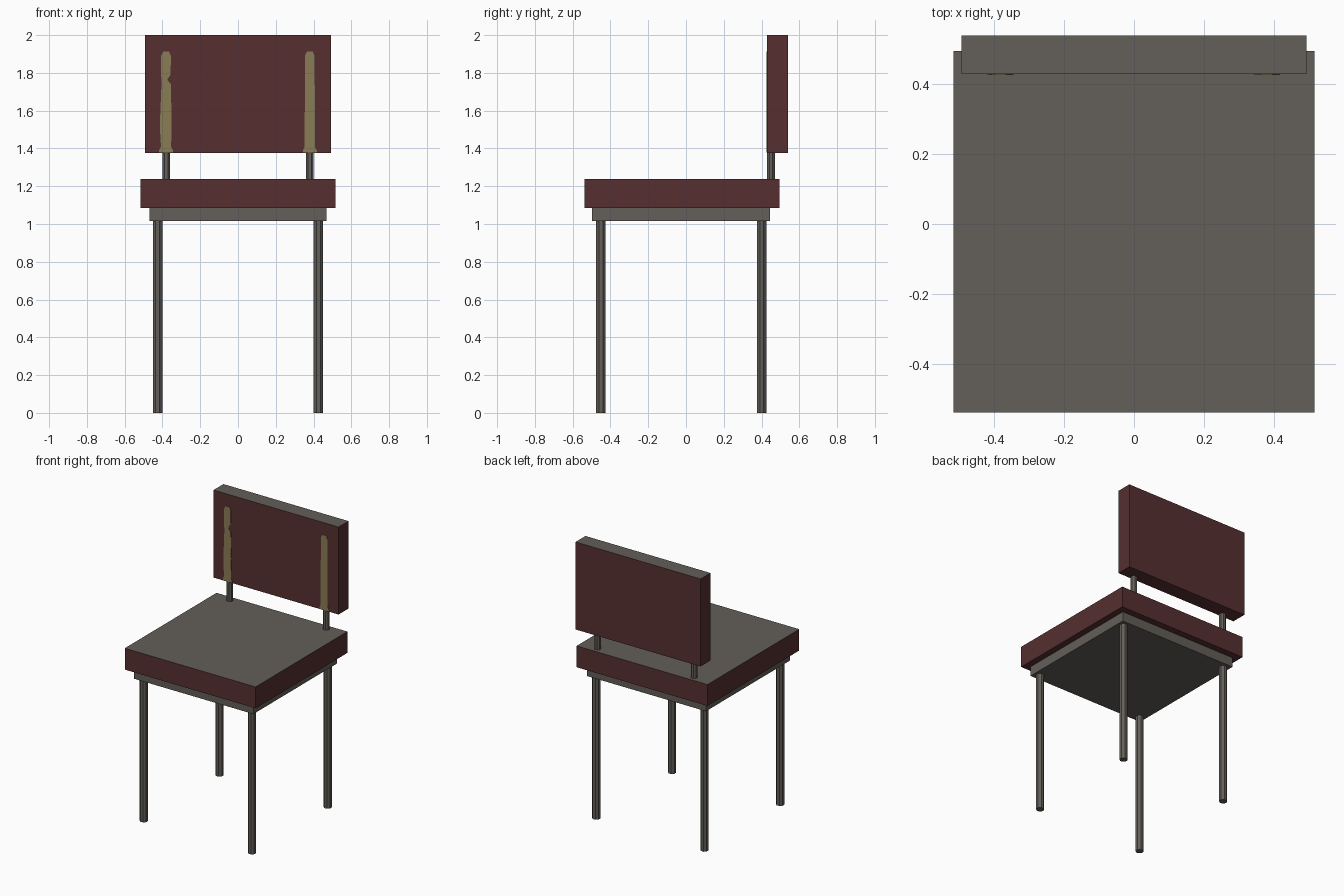
import bpy, bmesh, math
from mathutils import Matrix

if "Cube" in bpy.data.objects:
    bpy.data.objects.remove(bpy.data.objects["Cube"])


def srgb_material(name, rgb):
    m = bpy.data.materials.new(name)
    lin = [((c / 255 + 0.055) / 1.055) ** 2.4 for c in rgb]
    m.diffuse_color = (*lin, 1)
    m.use_nodes = True
    m.node_tree.nodes["Principled BSDF"].inputs["Base Color"].default_value = m.diffuse_color
    return m


RED = srgb_material("dark red upholstery", (86, 47, 48))
GREY = srgb_material("warm grey", (99, 94, 88))
KHAKI = srgb_material("khaki", (138, 125, 85))


def finish(bm, name, mats):
    bmesh.ops.recalc_face_normals(bm, faces=bm.faces[:])
    me = bpy.data.meshes.new(name)
    bm.to_mesh(me)
    bm.free()
    for m in mats:
        me.materials.append(m)
    ob = bpy.data.objects.new(name, me)
    bpy.context.collection.objects.link(ob)
    return ob


def box(name, lo, hi, mats):
    """Box; with two materials the second colours the top face."""
    bm = bmesh.new()
    bmesh.ops.create_cube(bm, size=1)
    for v in bm.verts:
        v.co = [(a + b) / 2 + c * (b - a) for a, b, c in zip(lo, hi, v.co)]
    if len(mats) > 1:
        for f in bm.faces:
            f.normal_update()
            if f.normal.z > 0.5:
                f.material_index = 1
    return finish(bm, name, mats)


def rod(name, x, y, z0, z1, half_width):
    """Eight-sided upright rod with a flat side facing front."""
    bm = bmesh.new()
    r = half_width / math.cos(math.pi / 8)
    mat = Matrix.Translation((x, y, (z0 + z1) / 2)) @ Matrix.Rotation(math.pi / 8, 4, 'Z')
    bmesh.ops.create_cone(bm, cap_ends=True, segments=8, radius1=r, radius2=r,
                          depth=z1 - z0, matrix=mat)
    return finish(bm, name, [GREY])


def stripe(name, outline):
    """Thin painted plate on the front of the backrest."""
    bm = bmesh.new()
    face = bm.faces.new([bm.verts.new((x, 0.429, z)) for x, z in outline])
    ext = bmesh.ops.extrude_face_region(bm, geom=[face])
    for g in ext["geom"]:
        if isinstance(g, bmesh.types.BMVert):
            g.co.y = 0.4255
    return finish(bm, name, [KHAKI])


# Cushions and the plate beneath the seat
box("seat", (-0.515, -0.538, 1.085), (0.515, 0.494, 1.237), [RED, GREY])
box("backrest", (-0.492, 0.428, 1.377), (0.492, 0.539, 2.0), [RED, GREY])
box("seat_plate", (-0.469, -0.497, 1.016), (0.469, 0.445, 1.085), [GREY])

# Legs and backrest posts
for side, s in (("left", -1), ("right", 1)):
    rod(f"front_leg_{side}", s * 0.426, -0.451, 0, 1.02, 0.025)
    rod(f"back_leg_{side}", s * 0.426, 0.401, 0, 1.02, 0.025)
    rod(f"back_post_{side}", s * 0.380, 0.450, 1.23, 1.40, 0.021)

# Painted stripes on the backrest front, the left one notched
right_edge = [(0.037, 1.378), (0.037, 1.39), (0.027, 1.41)]
cap = [(0.026, 1.89), (0.016, 1.912), (-0.016, 1.912), (-0.026, 1.89)]
left_edge = [(-0.027, 1.41), (-0.037, 1.39), (-0.037, 1.378)]
notch = [(0.030, 1.55), (0.025, 1.74), (0.006, 1.765), (0.024, 1.79)]
bulge = [(-0.025, 1.72), (-0.033, 1.52)]
stripe("stripe_right", [(x + 0.380, z) for x, z in right_edge + cap + left_edge])
stripe("stripe_left", [(x - 0.381, z) for x, z in right_edge + notch + cap + bulge + left_edge])
